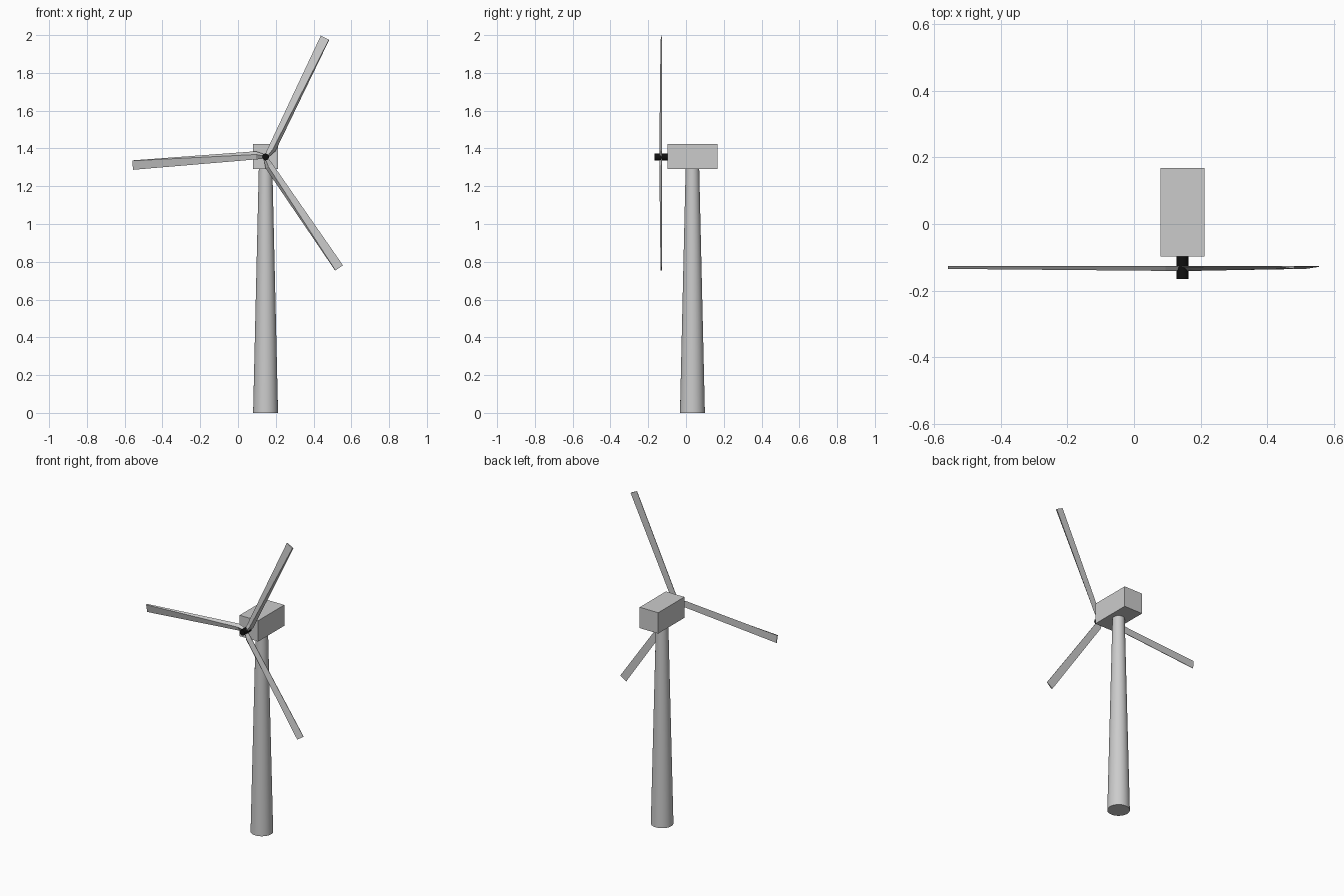
import bpy, bmesh, math
from mathutils import Vector, Matrix

if "Cube" in bpy.data.objects:
    bpy.data.objects.remove(bpy.data.objects["Cube"])

CX, HUB_Z = 0.146, 1.355


def material(name, value):
    m = bpy.data.materials.new(name)
    m.diffuse_color = (value, value, value, 1)
    m.use_nodes = True
    m.node_tree.nodes["Principled BSDF"].inputs["Base Color"].default_value = m.diffuse_color
    return m


grey = material("light grey", 0.6)
black = material("black", 0.005)


def finish(name, bm, mat):
    bmesh.ops.recalc_face_normals(bm, faces=bm.faces)
    mesh = bpy.data.meshes.new(name)
    bm.to_mesh(mesh)
    bm.free()
    mesh.materials.append(mat)
    obj = bpy.data.objects.new(name, mesh)
    bpy.context.collection.objects.link(obj)
    return obj


def cylinder(name, r1, r2, depth, sides, matrix, mat):
    bm = bmesh.new()
    bmesh.ops.create_cone(bm, cap_ends=True, segments=sides, radius1=r1,
                          radius2=r2, depth=depth, matrix=matrix)
    obj = finish(name, bm, mat)
    bpy.context.view_layer.objects.active = obj
    obj.select_set(True)
    bpy.ops.object.shade_smooth_by_angle(angle=math.radians(30))
    obj.select_set(False)


# Tapered tower
cylinder("tower", 0.066, 0.036, 1.29, 32,
         Matrix.Translation((CX, 0.034, 0.645)), grey)

# Box housing on top of the tower
bm = bmesh.new()
bmesh.ops.create_cube(bm, size=1, matrix=Matrix.Translation((CX, 0.035, 1.357))
                      @ Matrix.Diagonal((0.132, 0.266, 0.134, 1)))
finish("housing", bm, grey)

# Hub shaft
cylinder("hub", 0.018, 0.018, 0.068, 16,
         Matrix.Translation((CX, -0.132, HUB_Z)) @ Matrix.Rotation(math.pi / 2, 4, 'X'), black)

# Blade stations: distance out, trailing edge, ridge, leading edge, ridge depth
STATIONS = [(0.0, -0.008, 0.004, 0.012, 0.015),
            (0.05, -0.010, 0.016, 0.033, 0.015),
            (0.705, -0.025, 0.023, 0.025, 0.009)]


def blade(name, degrees):
    a = math.radians(degrees)
    out = Vector((math.cos(a), 0, math.sin(a)))
    lead = Vector((math.sin(a), 0, -math.cos(a)))
    base = Vector((CX, -0.126, HUB_Z))
    bm = bmesh.new()
    rings = []
    for u, trail, ridge, front, depth in STATIONS:
        rings.append([bm.verts.new(base + out * u + lead * v + Vector((0, -d, 0)))
                      for v, d in ((trail, 0), (trail, 0.003), (ridge, depth), (front, 0))])
    for r0, r1 in zip(rings, rings[1:]):
        for i in range(4):
            j = (i + 1) % 4
            bm.faces.new((r0[i], r0[j], r1[j], r1[i]))
    bm.faces.new(rings[0])
    bm.faces.new(rings[-1])
    finish(name, bm, grey)


# Three blades spaced evenly around the hub
for k in range(3):
    blade(f"blade_{k + 1}", 63.5 + 120 * k)
